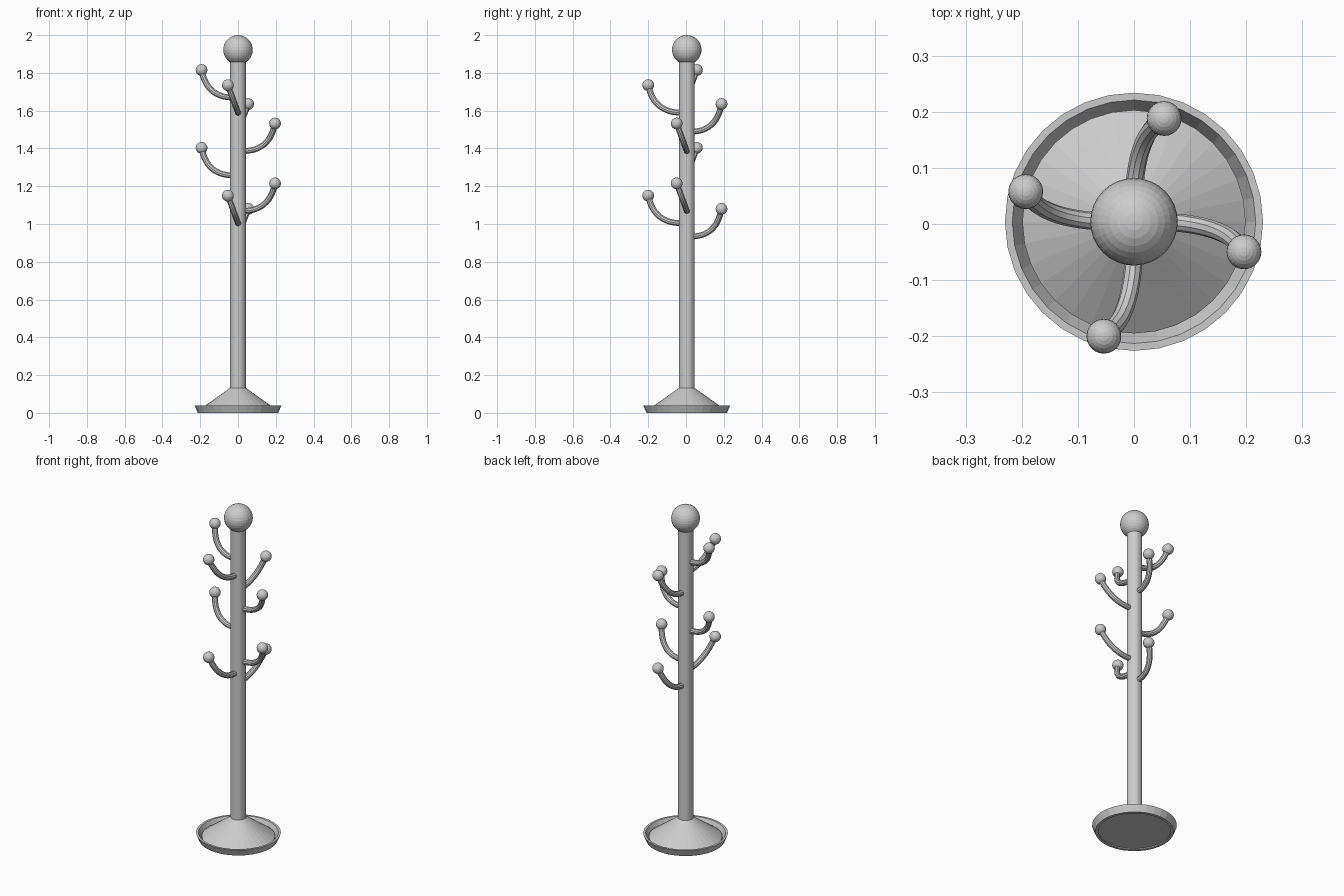
import bpy, bmesh
from math import cos, sin, pi, radians
from mathutils import Matrix, Vector

if "Cube" in bpy.data.objects:
    bpy.data.objects.remove(bpy.data.objects["Cube"])

CY = 0.004  # axis of the stand in y


def link(name, data):
    ob = bpy.data.objects.new(name, data)
    bpy.context.collection.objects.link(ob)
    return ob


def lathe(name, profile, closed=False, sides=32):
    """Revolve (radius, height) points; open profiles get end caps."""
    bm = bmesh.new()
    rings = [[bm.verts.new((r * cos(2 * pi * i / sides), CY + r * sin(2 * pi * i / sides), z))
              for i in range(sides)] for r, z in profile]
    pairs = list(zip(rings, rings[1:]))
    if closed:
        pairs.append((rings[-1], rings[0]))
    else:
        bm.faces.new(rings[0])
        bm.faces.new(rings[-1])
    for a, b in pairs:
        for i in range(sides):
            j = (i + 1) % sides
            bm.faces.new((a[i], a[j], b[j], b[i]))
    bmesh.ops.recalc_face_normals(bm, faces=bm.faces)
    me = bpy.data.meshes.new(name)
    bm.to_mesh(me)
    bm.free()
    return link(name, me)


def ball(name, radius, centre, u=32, v=16):
    bm = bmesh.new()
    bmesh.ops.create_uvsphere(bm, u_segments=u, v_segments=v, radius=radius,
                              matrix=Matrix.Translation(centre))
    me = bpy.data.meshes.new(name)
    bm.to_mesh(me)
    bm.free()
    return link(name, me)


# Base: flared rim ring around a cone-topped foot
lathe("base_rim", [(0.213, 0), (0.23, 0.04), (0.217, 0.04), (0.197, 0)], closed=True)
lathe("base_cone", [(0.199, 0.008), (0.199, 0.02), (0.042, 0.132)])

# Pole and finial
lathe("pole", [(0.042, 0.1), (0.042, 1.88)])
ball("finial", 0.078, (0, CY, 1.922))

# Hooks: leaning arcs ending in small knobs; profile as (reach, rise)
ARC = [(0.025, 0), (0.055, 0.001), (0.106, 0.015), (0.15, 0.047), (0.18, 0.095), (0.195, 0.145)]


def hook(name, angle, z, reach, lean=0.37):
    rot = Matrix.Rotation(radians(angle), 3, 'Z')
    pts = [rot @ Vector((r * reach / 0.195, -lean * h, h)) + Vector((0, CY, z - 0.145))
           for r, h in ARC]
    cu = bpy.data.curves.new(name, 'CURVE')
    cu.dimensions = '3D'
    cu.bevel_depth = 0.016
    cu.bevel_resolution = 3
    cu.resolution_u = 3
    cu.use_fill_caps = True
    sp = cu.splines.new('BEZIER')
    sp.bezier_points.add(len(pts) - 1)
    for bp, p in zip(sp.bezier_points, pts):
        bp.co = p
        bp.handle_left_type = bp.handle_right_type = 'AUTO'
    ob = link(name, cu)
    bpy.ops.object.select_all(action='DESELECT')
    ob.select_set(True)
    bpy.context.view_layer.objects.active = ob
    bpy.ops.object.convert(target='MESH')
    bpy.ops.object.shade_smooth_by_angle()
    ball(name + "_knob", 0.031, pts[-1], 24, 12)


# direction angle, knob height, reach
HOOKS = [(180, 1.815, 0.193), (270, 1.735, 0.204), (90, 1.635, 0.184), (0, 1.532, 0.196),
         (180, 1.403, 0.193), (0, 1.215, 0.196), (270, 1.15, 0.204), (90, 1.08, 0.184)]
for n, (angle, z, reach) in enumerate(HOOKS, 1):
    hook(f"hook_{n}", angle, z, reach)
